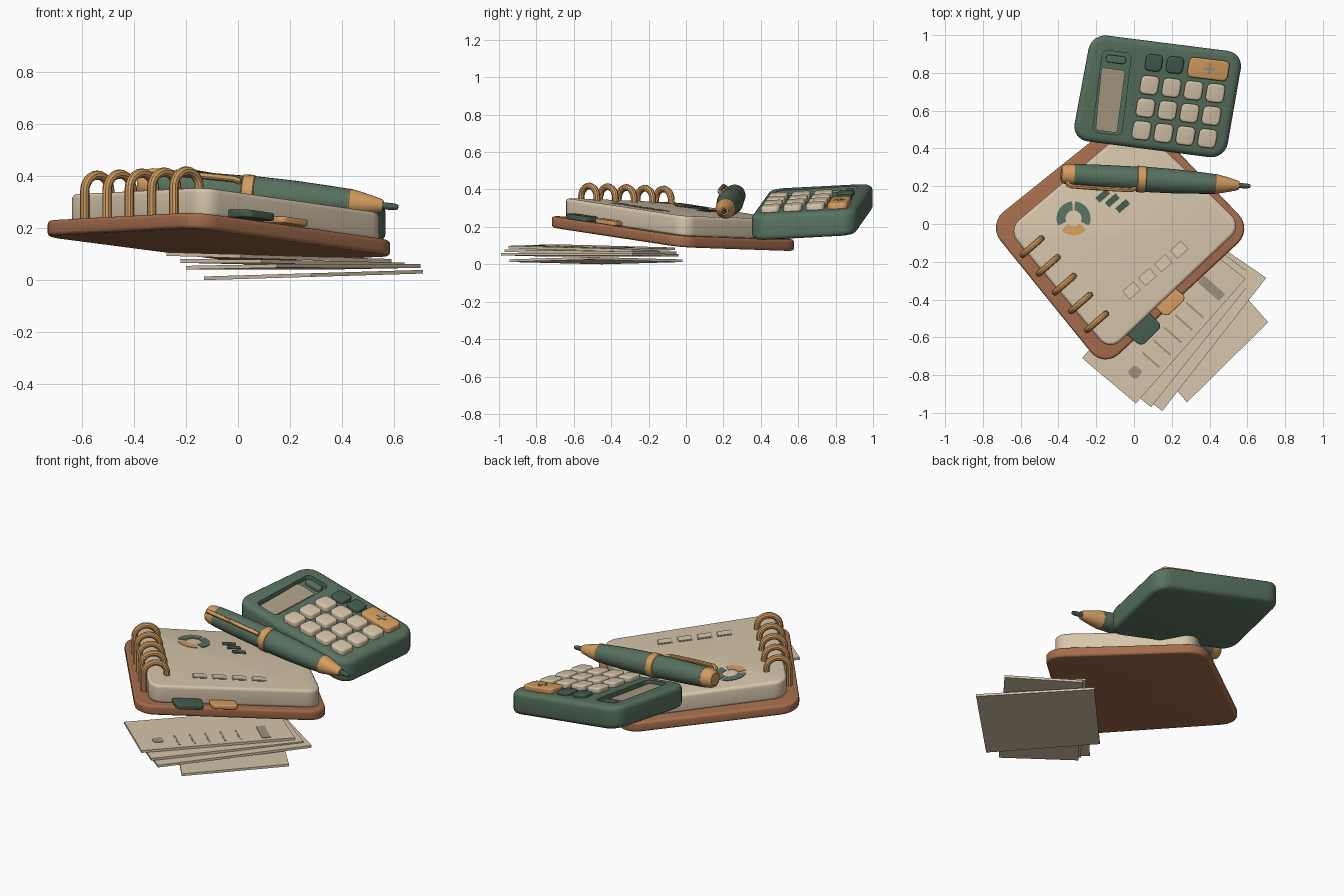
import bpy, bmesh, math
from mathutils import Vector

if "Cube" in bpy.data.objects:
    bpy.data.objects.remove(bpy.data.objects["Cube"])


def material(name, r, g, b):
    m = bpy.data.materials.new(name)
    lin = [((c / 255 + 0.055) / 1.055) ** 2.4 for c in (r, g, b)]
    m.diffuse_color = (*lin, 1)
    m.use_nodes = True
    m.node_tree.nodes["Principled BSDF"].inputs["Base Color"].default_value = m.diffuse_color
    return m


CREAM = material("cream_paper", 214, 197, 170)
BROWN = material("brown_leather", 164, 108, 75)
GREEN = material("sage_green", 88, 114, 95)
DARK = material("dark_green", 68, 92, 78)
GOLD = material("golden_orange", 212, 157, 95)
GREY = material("taupe_print", 158, 146, 124)
SCREEN = material("screen_tan", 172, 158, 132)

# tilted planes: z = c + a*x + b*y
BOOK = (0.124, -0.058, -0.09)
CALC = (0.315, -0.17, 0.083)


def height(plane, x, y):
    return plane[0] + plane[1] * x + plane[2] * y


def rounded(poly, r, n=6):
    pts = [Vector(p) for p in poly]
    if r == 0:
        return pts
    out = []
    for i, p in enumerate(pts):
        a = p + (pts[i - 1] - p).normalized() * r
        b = p + (pts[(i + 1) % len(pts)] - p).normalized() * r
        c = a + b - p
        for k in range(n + 1):
            t = k / n * math.pi / 2
            out.append(c + (a - c) * math.cos(t) + (b - c) * math.sin(t))
    return out


def add_object(name, bm, mat):
    bmesh.ops.recalc_face_normals(bm, faces=bm.faces)
    me = bpy.data.meshes.new(name)
    bm.to_mesh(me)
    bm.free()
    me.materials.append(mat)
    ob = bpy.data.objects.new(name, me)
    bpy.context.collection.objects.link(ob)
    return ob


def slab(name, poly, plane, h0, h1, mat, r=0.0, bevel=0.0):
    """Rounded outline extruded between two heights over a tilted plane."""
    bm = bmesh.new()
    pts = rounded(poly, r)
    lo, hi = [[bm.verts.new((p.x, p.y, height(plane, p.x, p.y) + h)) for p in pts] for h in (h0, h1)]
    bm.faces.new(lo[::-1])
    bm.faces.new(hi)
    for i in range(len(pts)):
        j = (i + 1) % len(pts)
        bm.faces.new((lo[i], lo[j], hi[j], hi[i]))
    ob = add_object(name, bm, mat)
    if bevel:
        m = ob.modifiers.new("bevel", 'BEVEL')
        m.width, m.segments, m.limit_method, m.angle_limit = bevel, 4, 'ANGLE', math.radians(50)
    return ob


def box2d(cx, cy, w, h, ax, ay):
    ax, ay, c = Vector(ax).normalized() * w / 2, Vector(ay).normalized() * h / 2, Vector((cx, cy))
    return [c - ax - ay, c + ax - ay, c + ax + ay, c - ax + ay]


def tube(name, pts, radius, mat):
    cu = bpy.data.curves.new(name, 'CURVE')
    cu.dimensions, cu.bevel_depth, cu.bevel_resolution, cu.use_fill_caps = '3D', radius, 3, True
    sp = cu.splines.new('POLY')
    sp.points.add(len(pts) - 1)
    for q, p in zip(sp.points, pts):
        q.co = (*p, 1)
    cu.materials.append(mat)
    ob = bpy.data.objects.new(name, cu)
    bpy.context.collection.objects.link(ob)
    return ob


# notebook cover and page block
slab("notebook_cover", [(-.16, -.764), (.63, -.028), (.003, .621), (-.776, -.003)], BOOK, 0, .06, BROWN, .11, .015)
slab("page_block", [(-.13, -.675), (.575, -.01), (.01, .545), (-.67, -.03)], BOOK, .055, .165, CREAM, .08, .018)

# binder rings
E1, E2 = Vector((.755, .656)), Vector((-.656, .755))
for i in range(5):
    c = Vector((-.54, -.12)).lerp(Vector((-.198, -.518)), i / 4)
    z = height(BOOK, c.x, c.y)
    path = [(-.064, .05)] + [(-.064 * math.cos(k * math.pi / 12), .175 + .062 * math.sin(k * math.pi / 12))
                             for k in range(13)] + [(.064, .145)]
    tube(f"ring_{i}", [(c.x + E1.x * s, c.y + E1.y * s, z + h) for s, h in path], .018, GOLD)

# index tabs
slab("green_tab", [(-.08, -.55), (.04, -.65), (.15, -.54), (.05, -.44)], BOOK, .063, .092, DARK, .03, .006)
slab("orange_tab", [(.08, -.41), (.17, -.495), (.28, -.39), (.18, -.31)], BOOK, .063, .088, GOLD, .03, .006)

# printed chart on the page: ring sectors, bars and boxes
for name, a0, a1, mat in (("left", 95, 205, GREEN), ("right", -25, 85, GREEN), ("bottom", 225, 318, GOLD)):
    ang = [math.radians(a0 + (a1 - a0) * k / 12) for k in range(13)]
    outline = [(-.32 + .09 * math.cos(a), .03 + .09 * math.sin(a)) for a in ang]
    outline += [(-.32 + .042 * math.cos(a), .03 + .042 * math.sin(a)) for a in ang[::-1]]
    slab("chart_" + name, outline, BOOK, .161, .168, mat)
for i, (x, y) in enumerate(((-.165, .15), (-.115, .125), (-.06, .095))):
    slab(f"bar_{i}", box2d(x, y, .075, .034, E1, E2), BOOK, .162, .17, DARK)
for i in range(4):
    x, y = -.013 + .084 * i, -.352 + .072 * i
    slab(f"box_frame_{i}", box2d(x, y, .082, .062, E1, E2), BOOK, .161, .167, GREY)
    slab(f"box_fill_{i}", box2d(x, y, .07, .05, E1, E2), BOOK, .162, .17, CREAM)

# pen: lathed sections along a sloping axis
P0, P1 = Vector((-.385, .265, .375)), Vector((.615, .2, .28))
AX = P1 - P0
ROT = AX.to_track_quat('Z', 'Y')


def lathe(name, prof, mat, n=28):
    bm = bmesh.new()
    rings = []
    for t, r in prof:
        rings.append([bm.verts.new(P0 + AX * t + ROT @ Vector((r * math.cos(2 * math.pi * k / n),
                     r * math.sin(2 * math.pi * k / n), 0))) for k in range(n)])
    for a, b in zip(rings, rings[1:]):
        for k in range(n):
            bm.faces.new((a[k], a[(k + 1) % n], b[(k + 1) % n], b[k]))
    bm.faces.new(rings[0])
    bm.faces.new(rings[-1])
    return add_object(name, bm, mat)


lathe("pen_cap", [(0, .036), (.008, .047), (.025, .053), (.068, .057)], GOLD)
lathe("pen_rear_barrel", [(.066, .058), (.2, .062), (.402, .065)], GREEN)
lathe("pen_band", [(.398, .064), (.402, .07), (.443, .071), (.447, .066)], GOLD)
lathe("pen_front_barrel", [(.443, .067), (.6, .064), (.74, .057), (.815, .052)], GREEN)
lathe("pen_cone", [(.808, .051), (.813, .054), (.87, .042), (.93, .027), (.942, .022)], GOLD)
lathe("pen_tip", [(.935, .014), (.985, .013), (1, .009)], DARK)
SIDE = Vector((-.05, -.78, .62)).normalized()
tube("pen_clip", [P0 + AX * t + SIDE * d for t, d in
                  ((.035, .04), (.04, .07), (.06, .078), (.2, .08), (.37, .078), (.39, .07), (.395, .055))], .012, GOLD)

# calculator body with a recessed display
body = slab("calculator_body", [(.482, .343), (.58, .906), (-.226, 1.008), (-.33, .448)], CALC, -.14, 0, GREEN, .085, .03)
cutter = slab("display_cutter", [(-.066, .468), (-.013, .903), (-.165, .922), (-.22, .488)], CALC, -.025, .08, DARK, .03)
cutter.hide_render = True
cut = body.modifiers.new("display", 'BOOLEAN')
cut.operation, cut.solver, cut.object = 'DIFFERENCE', 'EXACT', cutter
slab("display", [(-.09, .482), (-.046, .812), (-.172, .83), (-.205, .497)], CALC, -.03, -.016, SCREEN, .015)
slab("solar_cell", [(-.045, .845), (-.04, .885), (-.145, .898), (-.152, .858)], CALC, -.03, -.004, GREEN, .015, .005)

# calculator keys
A, B = (.993, -.12), (.17, .985)
for row in range(3):
    for col in range(4):
        x, y = .082 + .1163 * col - .021 * row, .735 - .014 * col - .12 * row
        slab(f"key_{row}_{col}", box2d(x, y, .096, .1, A, B), CALC, -.01, .03, CREAM, .026, .01)
for i in range(2):
    slab(f"green_key_{i}", box2d(.105 + .112 * i, .853 - .012 * i, .09, .09, A, B), CALC, -.01, .022, DARK, .026, .01)
    w, h = ((.06, .014), (.014, .06))[i]
    slab(f"key_mark_{i}", box2d(.4, .82, w, h, A, B), CALC, .024, .032, GREY)
slab("orange_key", box2d(.394, .82, .215, .108, A, B), CALC, -.01, .03, GOLD, .026, .01)

# loose sheets under the notebook: outline, z at left and right
TOPSHEET = (.094, -.03, 0)
sheets = [
    ("sheet_bottom", [(.28, -.945), (.71, -.52), (.27, -.02), (-.13, -.45)], (.013, .03, 0)),
    ("sheet_low", [(.15, -.99), (.70, -.285), (.34, -.04), (-.2, -.72)], (.045, .012, -.01)),
    ("sheet_mid", [(.09, -.97), (.64, -.28), (.33, -.05), (-.22, -.72)], (.066, -.01, -.01)),
    ("sheet_top", [(.01, -.95), (.59, -.29), (.3, -.06), (-.275, -.71)], TOPSHEET),
]
for name, quad, plane in sheets:
    slab(name, quad, plane, -.009, .005, CREAM)

# printed marks on the top sheet
S1, S2 = (.66, .75), (-.75, .66)
slab("sheet_patch", box2d(.41, -.34, .05, .15, S1, S2), TOPSHEET, .003, .008, GREY)
slab("sheet_spot", box2d(.005, -.785, .06, .06, S1, S2), TOPSHEET, .003, .008, GREY, .02)
for i in range(5):
    slab(f"sheet_line_{i}", box2d(.09 + .058 * i, -.72 + .066 * i, .01, .12, S1, S2), TOPSHEET, .003, .007, GREY)

# apply modifiers, turn curves into meshes, smooth while keeping edges
bpy.context.view_layer.update()
obs = list(bpy.context.collection.objects)
for ob in obs:
    bpy.ops.object.select_all(action='DESELECT')
    ob.select_set(True)
    bpy.context.view_layer.objects.active = ob
    bpy.ops.object.convert(target='MESH')
    bpy.ops.object.shade_smooth_by_angle(angle=math.radians(35))
bpy.data.objects.remove(cutter)
